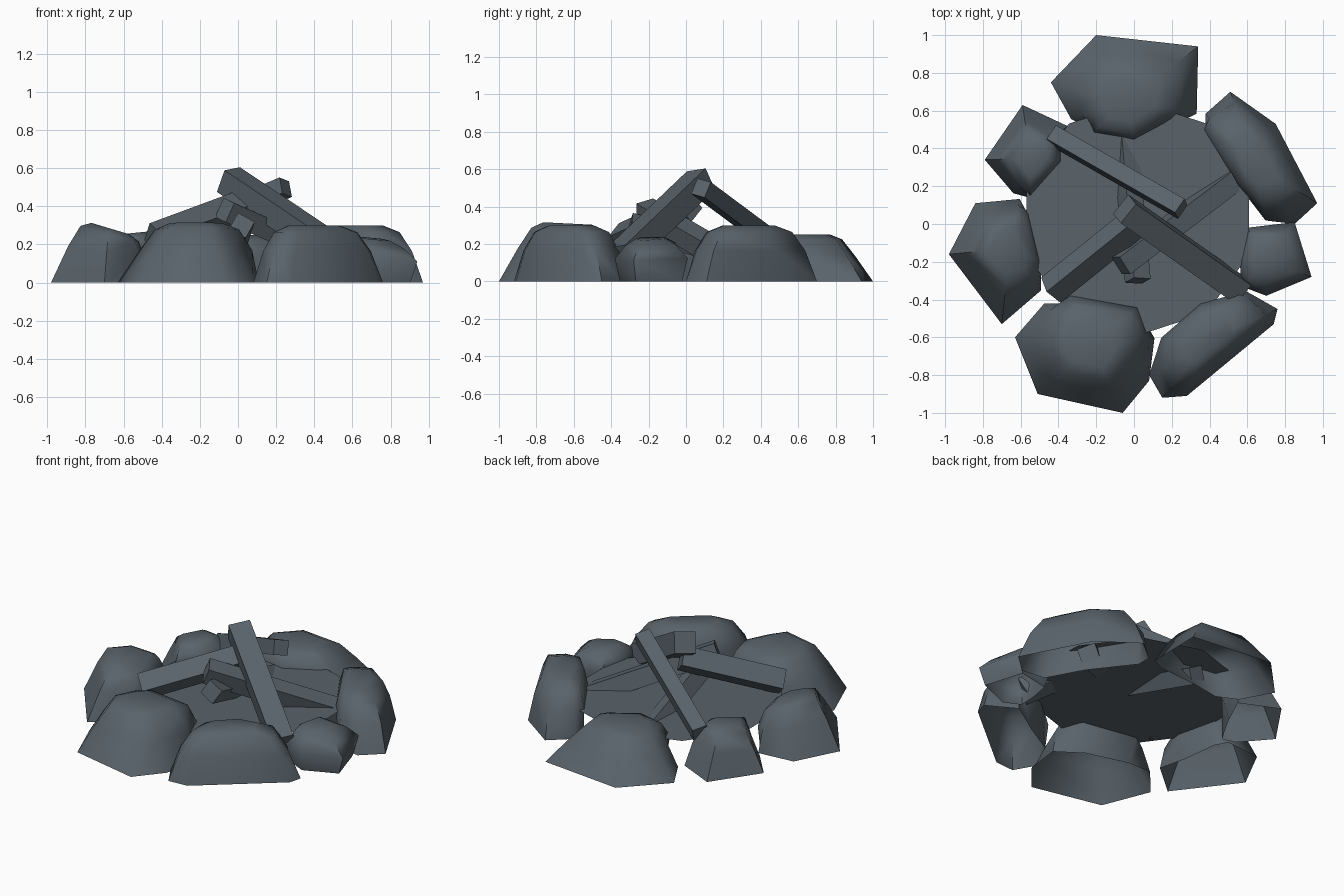
import bpy, bmesh, math
from mathutils import Quaternion, Vector

cube = bpy.data.objects.get("Cube")
if cube:
    bpy.data.objects.remove(cube, do_unlink=True)

slate = bpy.data.materials.new("slate grey")
slate.use_nodes = True
colour = (0.10, 0.125, 0.145, 1)
slate.diffuse_color = colour
slate.node_tree.nodes["Principled BSDF"].inputs["Base Color"].default_value = colour

# Boulder rings: level, scale on the outer side, scale on the side by the fire
STEEP = ((0, 1, 0.6), (0.55, 0.72, 1), (0.9, 0.52, 0.86), (1, 0.34, 0.55))
FULL = ((0, 1, 0.6), (0.55, 0.83, 1), (0.88, 0.64, 0.86), (1, 0.38, 0.55))
ROUND = ((0, 0.85, 0.7), (0.55, 1, 1), (0.85, 0.7, 0.85), (1, 0.4, 0.5))


def finish(name, bm, angle=None):
    bmesh.ops.recalc_face_normals(bm, faces=bm.faces)
    mesh = bpy.data.meshes.new(name)
    bm.to_mesh(mesh)
    bm.free()
    mesh.materials.append(slate)
    obj = bpy.data.objects.new(name, mesh)
    bpy.context.collection.objects.link(obj)
    if angle:
        bpy.ops.object.select_all(action='DESELECT')
        obj.select_set(True)
        bpy.context.view_layer.objects.active = obj
        bpy.ops.object.shade_smooth_by_angle(angle=math.radians(angle))
    return obj


def rock(name, height, tilt, rings, outline):
    """Open-bottomed boulder: sloped outside, undercut on the side by the fire."""
    base = [Vector((x, y, 0)) for x, y in outline]
    centre = sum(base, Vector()) / len(base)
    outward = centre.normalized()
    slope = Vector((*tilt, 0))
    bm = bmesh.new()
    loops = []
    for level, outer, inner in rings:
        loop = []
        for p in base:
            off = p - centre
            facing_fire = max(0, -off.normalized().dot(outward)) ** 1.5
            off *= outer + (inner - outer) * facing_fire
            z = level * (height + slope.dot(off))
            loop.append(bm.verts.new(centre + off + Vector((0, 0, z))))
        loops.append(loop)
    for low, high in zip(loops, loops[1:]):
        for i in range(len(low)):
            j = (i + 1) % len(low)
            bm.faces.new((low[i], low[j], high[j], high[i]))
    bm.faces.new(loops[-1])
    finish(name, bm, 60)


def log(name, start, end, width, roll):
    """Square beam between two end centres, rolled about its length."""
    a, b = Vector(start), Vector(end)
    axis = b - a
    bm = bmesh.new()
    bmesh.ops.create_cube(bm, size=1)
    bmesh.ops.scale(bm, vec=(width, width, axis.length), verts=bm.verts)
    obj = finish(name, bm)
    obj.location = (a + b) / 2
    turn = Quaternion((0, 0, 1), math.radians(roll))
    obj.rotation_euler = (axis.to_track_quat('Z', 'Y') @ turn).to_euler()


# Ring of stones
rock("back_rock", 0.25, (0, 0), STEEP, [(-.2, 1), (.34, .94), (.35, .58), (.28, .53),
     (0, .44), (-.25, .45), (-.35, .55), (-.44, .75)])
rock("back_left_rock", 0.3, (0, 0), FULL, [(.51, .7), (.75, .53), (.97, .11), (.85, 0),
     (.7, 0), (.55, .2), (.34, .52), (.36, .6)])
rock("left_rock", 0.23, (-.1, .05), ROUND, [(.85, .01), (.94, -.28), (.7, -.38),
     (.57, -.33), (.56, -.2), (.6, -.02)])
rock("front_left_rock", 0.3, (0, 0), FULL, [(.76, -.45), (.74, -.53), (.28, -.91),
     (.15, -.92), (.08, -.8), (.12, -.6), (.35, -.42), (.6, -.32)])
rock("front_right_rock", 0.31, (0, -.05), STEEP, [(-.63, -.6), (-.51, -.9), (-.06, -1),
     (.08, -.83), (.15, -.6), (.03, -.43), (-.35, -.35), (-.5, -.4)])
rock("right_rock", 0.28, (-.3, 0), STEEP, [(-.98, -.16), (-.7, -.53), (-.47, -.38),
     (-.48, -.2), (-.54, .1), (-.6, .16), (-.84, .11)])
rock("back_right_rock", 0.26, (.1, 0), STEEP, [(-.79, .34), (-.59, .63), (-.34, .53),
     (-.38, .33), (-.55, .1), (-.64, .16)])

# Bed of ash inside the ring
bm = bmesh.new()
bmesh.ops.create_circle(bm, cap_ends=True, segments=10, radius=0.62)
finish("ash_bed", bm).location = (0.02, 0.03, 0.16)

# Stacked firewood
log("top_log", (-.05, .08, .54), (.56, -.35, .13), .13, 8)
log("back_log", (.25, .08, .5), (-.43, .47, .21), .09, 14)
log("right_log", (-.44, -.35, .23), (.02, .02, .4), .12, 40)
log("cross_log", (-.07, -.22, .38), (.56, .26, .1), .11, 15)
log("front_log", (.02, -.3, .3), (-.05, .51, .08), .1, 30)
